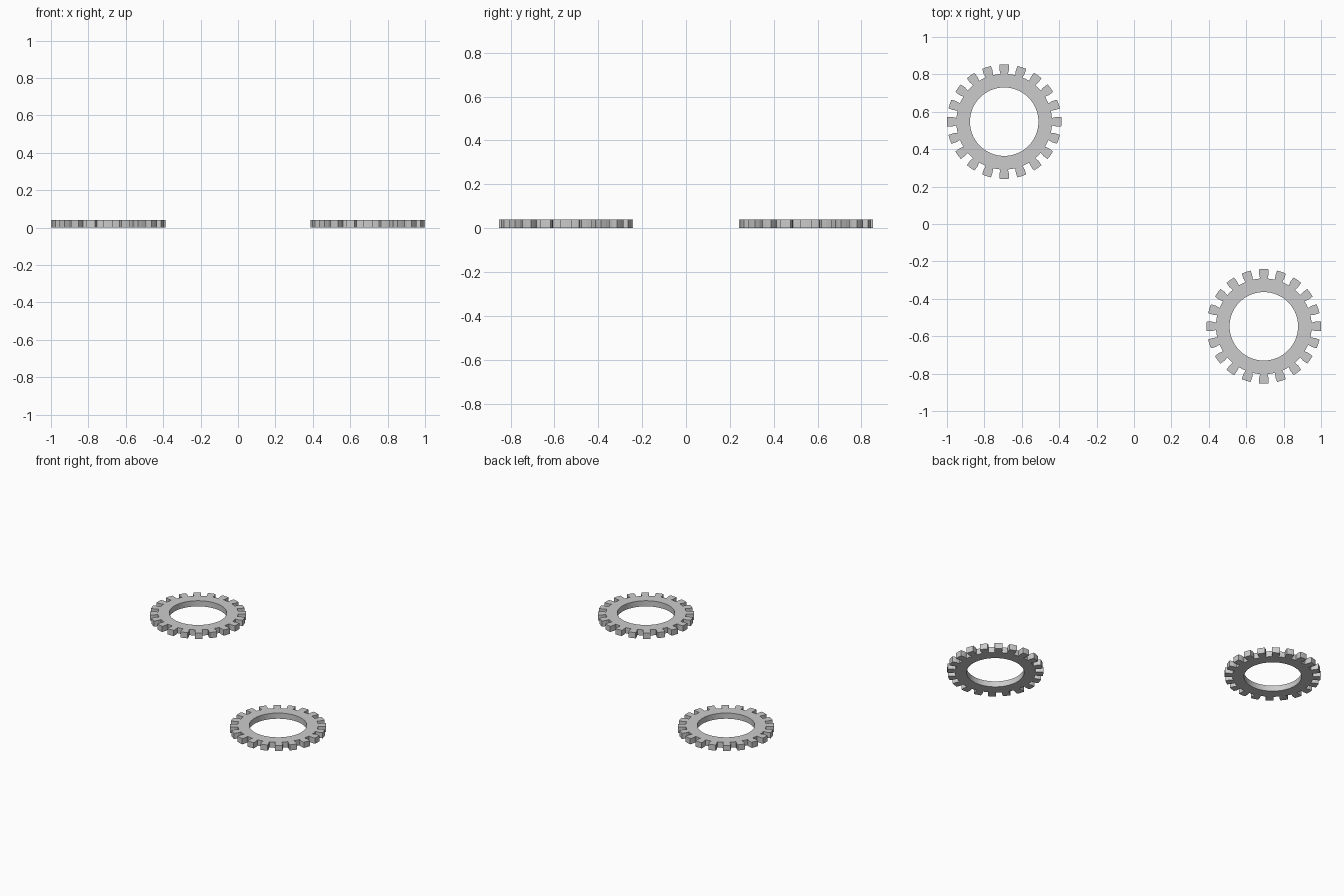
import bpy, bmesh
from math import cos, sin, radians

if "Cube" in bpy.data.objects:
    bpy.data.objects.remove(bpy.data.objects["Cube"])

TEETH, HEIGHT = 20, 0.04
BORE, ROOT, PITCH, TIP = 0.183, 0.256, 0.28, 0.306


def make_gear(name, cx, cy):
    bm = bmesh.new()

    def vert(r, deg):
        a = radians(deg)
        return bm.verts.new((r * cos(a), r * sin(a), 0))

    # flat outline: ring of quads, four per tooth
    step = 360 / (TEETH * 4)
    n = TEETH * 4
    inner = [vert(BORE, (i - 1) * step) for i in range(n)]
    outer = [vert(ROOT, (i - 1) * step) for i in range(n)]
    for i in range(n):
        j = (i + 1) % n
        bm.faces.new((inner[i], outer[i], outer[j], inner[j]))

    # teeth: bulging flank, slightly narrower rounded tip
    for k in range(TEETH):
        c = k * 4 * step
        root = [outer[k * 4 + i] for i in range(3)]
        mid = [vert(PITCH, c + d) for d in (-5.2, 0, 5.2)]
        tip = [vert(TIP, c + d) for d in (-4.6, 0, 4.6)]
        for a, b in ((root, mid), (mid, tip)):
            for i in range(2):
                bm.faces.new((a[i], b[i], b[i + 1], a[i + 1]))

    # thickness
    ext = bmesh.ops.extrude_face_region(bm, geom=bm.faces[:], use_keep_orig=True)
    top = [g for g in ext["geom"] if isinstance(g, bmesh.types.BMVert)]
    bmesh.ops.translate(bm, verts=top, vec=(0, 0, HEIGHT))
    bmesh.ops.recalc_face_normals(bm, faces=bm.faces[:])

    mesh = bpy.data.meshes.new(name)
    bm.to_mesh(mesh)
    bm.free()
    obj = bpy.data.objects.new(name, mesh)
    obj.location = (cx, cy, 0)
    bpy.context.collection.objects.link(obj)


# two identical gears on opposite corners
make_gear("gear_back_left", -0.694, 0.547)
make_gear("gear_front_right", 0.694, -0.547)
